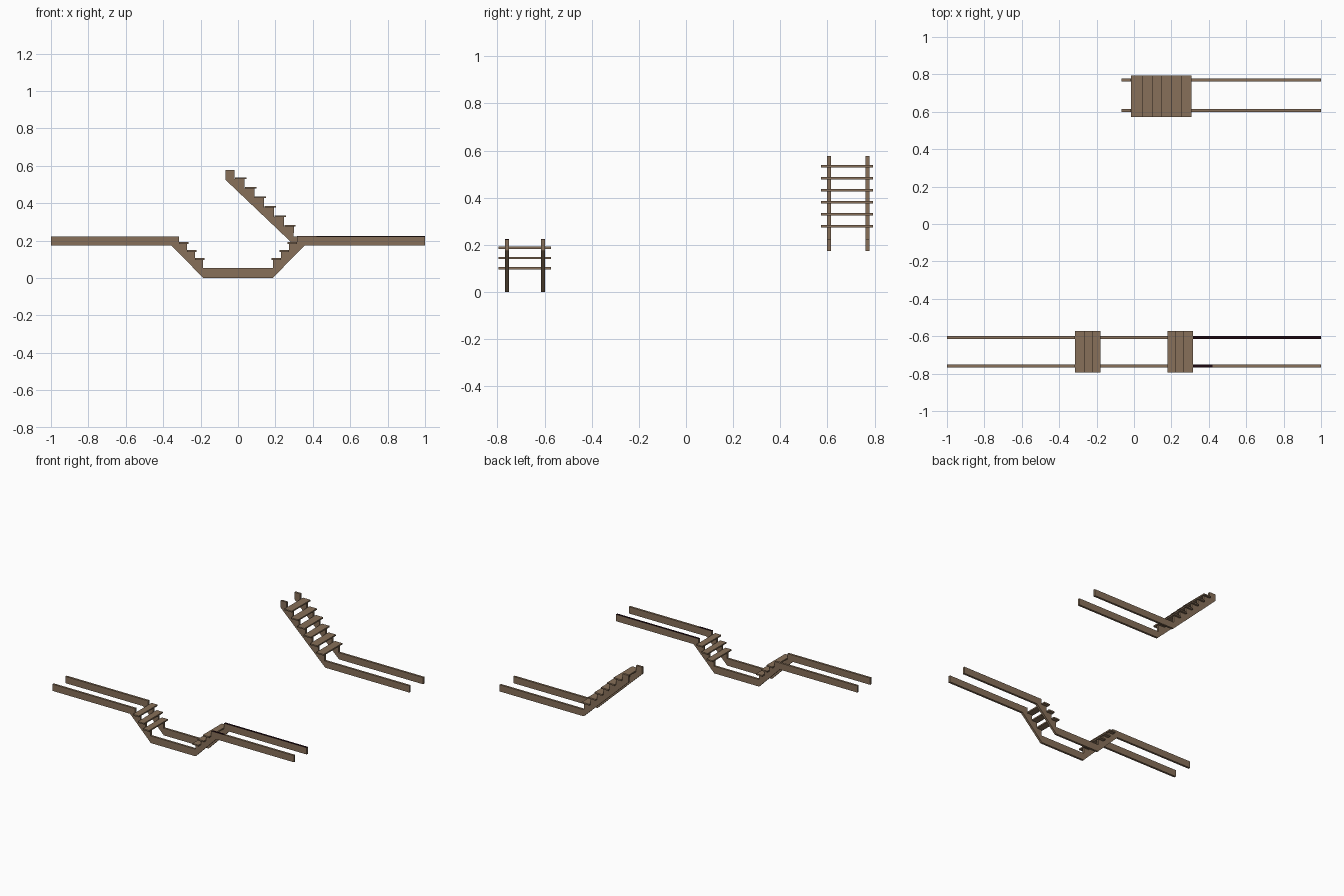
import bpy, bmesh

if "Cube" in bpy.data.objects:
    bpy.data.objects.remove(bpy.data.objects["Cube"])


def material(name, rgb):
    m = bpy.data.materials.new(name)
    m.diffuse_color = (*rgb, 1)
    m.use_nodes = True
    m.node_tree.nodes["Principled BSDF"].inputs["Base Color"].default_value = m.diffuse_color
    return m


wood = material("brown_wood", (0.242, 0.162, 0.100))
dark = material("dark_stain", (0.012, 0.002, 0.005))


def prism(name, profile, y0, y1, mirror=False, mat=wood):
    """Extrude an (x, z) profile from y0 to y1; optionally mirror across x = 0."""
    bm = bmesh.new()
    face = bm.faces.new([bm.verts.new((x, y0, z)) for x, z in profile])
    ext = bmesh.ops.extrude_face_region(bm, geom=[face])
    verts = [v for v in ext["geom"] if isinstance(v, bmesh.types.BMVert)]
    bmesh.ops.translate(bm, verts=verts, vec=(0, y1 - y0, 0))
    bmesh.ops.recalc_face_normals(bm, faces=bm.faces)
    me = bpy.data.meshes.new(name)
    bm.to_mesh(me)
    bm.free()
    me.materials.append(mat)
    ob = bpy.data.objects.new(name, me)
    bpy.context.collection.objects.link(ob)
    if mirror:
        mod = ob.modifiers.new("Mirror", 'MIRROR')
        mod.use_mirror_merge = False
    return ob


def box(name, x0, x1, z0, z1, y0, y1, mirror=False, mat=wood):
    return prism(name, [(x0, z0), (x1, z0), (x1, z1), (x0, z1)], y0, y1, mirror, mat)


def steps(x, z, run, rise, count):
    """Sawtooth of stair notches descending towards +x."""
    pts = []
    for k in range(count):
        pts += [(x + run * k, z - rise * k), (x + run * (k + 1), z - rise * k)]
    return pts


def treads(name, x, z, run, rise, width, count, y0, y1, mirror):
    """Thin boards laid on the notches, each with a small nosing."""
    for k in range(count):
        a, b = x + run * k, z - rise * k
        box(f"{name}_{k + 1}", a, a + width, b, b + 0.01, y0, y1, mirror)


HALF = 0.008            # half thickness of a stringer
TOP, LOW = 0.223, 0.173  # top and underside of the level rails

# Front walkway: rails step down to a low middle stretch and back up
front = [(-1, LOW), (-1, TOP), (-0.315, TOP)]
front += steps(-0.315, 0.182, 0.0427, 0.043, 3)
front += [(-0.187, 0.053), (0, 0.053), (0, 0), (-0.185, 0), (-0.357, LOW)]
for label, y in (("outer", -0.759), ("inner", -0.607)):
    prism(f"front_stringer_{label}", front, y - HALF, y + HALF, True)
treads("front_tread", -0.315, 0.182, 0.0427, 0.043, 0.050, 3, -0.795, -0.572, True)

# Dark strips along the top of the front right rails
for label, y, end in (("outer", -0.759, 0.42), ("inner", -0.607, 1.0)):
    box(f"dark_strip_{label}", 0.315, end, TOP, TOP + 0.001, y - HALF, y + HALF, mat=dark)

# Back walkway: rails from the right, then a flight rising to the left
back = [(-0.067, 0.525), (-0.067, 0.577), (-0.018, 0.577)]
back += steps(-0.018, 0.528, 0.0527, 0.0508, 6)
back += [(0.298, TOP), (1, TOP), (1, LOW), (0.303, LOW)]
for label, y in (("inner", 0.607), ("outer", 0.77)):
    prism(f"back_stringer_{label}", back, y - HALF, y + HALF)
treads("back_tread", -0.016, 0.528, 0.0527, 0.0508, 0.061, 6, 0.572, 0.793, False)
